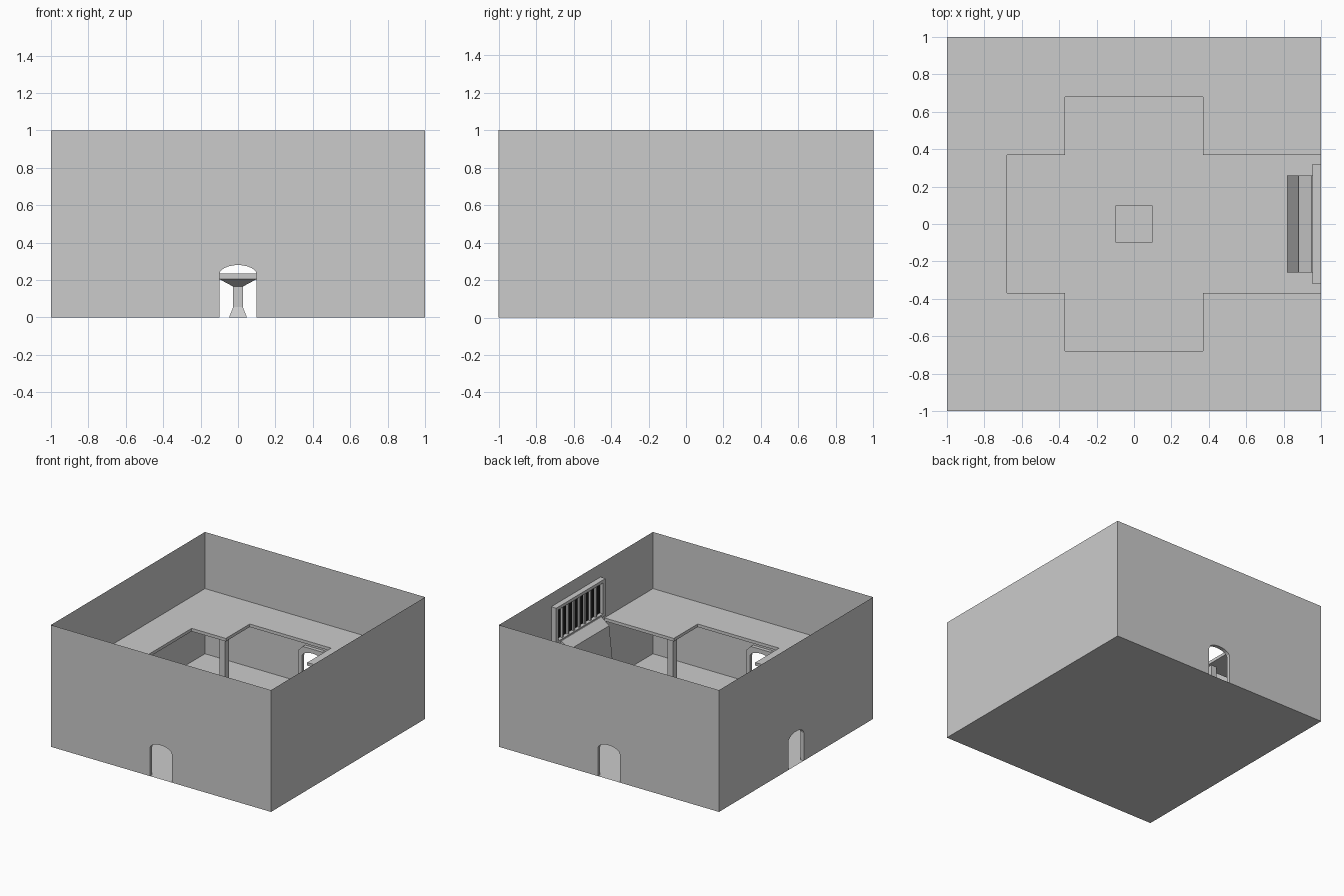
import bpy, bmesh, math
from mathutils import Matrix, Vector

if "Cube" in bpy.data.objects:
    bpy.data.objects.remove(bpy.data.objects["Cube"])


def finish(name, bm, fix=True):
    if fix:
        bmesh.ops.recalc_face_normals(bm, faces=bm.faces)
    me = bpy.data.meshes.new(name)
    bm.to_mesh(me)
    bm.free()
    ob = bpy.data.objects.new(name, me)
    bpy.context.collection.objects.link(ob)
    return ob


def prism(name, pts, to3d, depth=None):
    """Flat outline placed by to3d; extruded along depth if given."""
    bm = bmesh.new()
    f = bm.faces.new([bm.verts.new(to3d(a, b)) for a, b in pts])
    if depth is not None:
        r = bmesh.ops.extrude_face_region(bm, geom=[f], use_keep_orig=True)
        vs = [v for v in r["geom"] if isinstance(v, bmesh.types.BMVert)]
        bmesh.ops.translate(bm, verts=vs, vec=Vector(depth))
    return finish(name, bm, depth is not None)


def box(name, lo, hi):
    pts = [(lo[0], lo[1]), (hi[0], lo[1]), (hi[0], hi[1]), (lo[0], hi[1])]
    return prism(name, pts, lambda a, b: (a, b, lo[2]), (0, 0, hi[2] - lo[2]))


def front(a, b):
    return (a, -1, b)


# outer walls (thin sheets) and arched door frames
opening = [(-.1, 0), (-.1, .27), (-.085, .285), (.085, .285), (.1, .27), (.1, 0)]
door_wall = [(-1, 0)] + opening + [(1, 0), (1, 1), (-1, 1)]
arch = [(.1 * math.cos(math.radians(t)), .23 + .05 * math.sin(math.radians(t)))
        for t in range(180, -1, -20)]
frame = ([(-.13, 0), (-.1, 0)] + arch +
         [(.1, 0), (.13, 0), (.13, .275), (.09, .315), (-.09, .315), (-.13, .275)])
for side, deg in (("front", 0), ("left", -90), ("back", 180)):
    rot = Matrix.Rotation(math.radians(deg), 4, 'Z')
    prism(side + "_wall", door_wall, front).data.transform(rot)
    prism(side + "_door_frame", frame, front, (0, .03, 0)).data.transform(rot)
prism("right_wall", [(-1, 0), (1, 0), (1, 1), (-1, 1)], lambda a, b: (1, a, b))
prism("floor", [(-1, -1), (-1, 1), (1, 1), (1, -1)], lambda a, b: (a, b, 0))

# balcony around a cross-shaped void, open to the right wall
A, B = .37, .68
void = [(1, -A), (A, -A), (A, -B), (-A, -B), (-A, -A), (-B, -A),
        (-B, A), (-A, A), (-A, B), (A, B), (A, A), (1, A)]
balcony = [(1, -1)] + void + [(1, 1), (-1, 1), (-1, -1)]
prism("balcony", balcony, lambda a, b: (a, b, .51), (0, 0, .025))
for sx in (-1, 1):
    for sy in (-1, 1):
        x, y = sx * .415, sy * .415
        box("balcony_post", (x - .025, y - .025, 0), (x + .025, y + .025, .51))

# barred window on the right wall
for sy in (-1, 1):
    y = sy * .305
    box("window_frame_side", (.955, y - .015, .585), (1, y + .015, .89))
for z in (.585, .865):
    box("window_frame_rail", (.955, -.29, z), (1, .29, z + .025))
panel = box("window_panel", (.985, -.29, .61), (.998, .29, .865))
dark = bpy.data.materials.new("dark")
dark.diffuse_color = (.01, .01, .01, 1)
dark.use_nodes = True
dark.node_tree.nodes["Principled BSDF"].inputs["Base Color"].default_value = dark.diffuse_color
panel.data.materials.append(dark)
for i in range(7):
    y = -.2175 + i * .0725
    box("window_bar", (.965, y - .008, .61), (.981, y + .008, .865))

# sloped console below the window
prism("console", [(1, 0), (.82, 0), (.88, .545), (.95, .6), (1, .6)],
      lambda a, b: (a, -.26, b), (0, .52, 0))

# square pedestal table
bm = bmesh.new()
rings = []
for r, z in ((.048, 0), (.026, .055), (.026, .165), (.1, .205), (.1, .235)):
    rings.append([bm.verts.new((sx * r, sy * r, z))
                  for sx, sy in ((-1, -1), (1, -1), (1, 1), (-1, 1))])
for lo, hi in zip(rings, rings[1:]):
    for i in range(4):
        j = (i + 1) % 4
        bm.faces.new((lo[i], lo[j], hi[j], hi[i]))
bm.faces.new(rings[0][::-1])
bm.faces.new(rings[-1])
finish("pedestal_table", bm)
